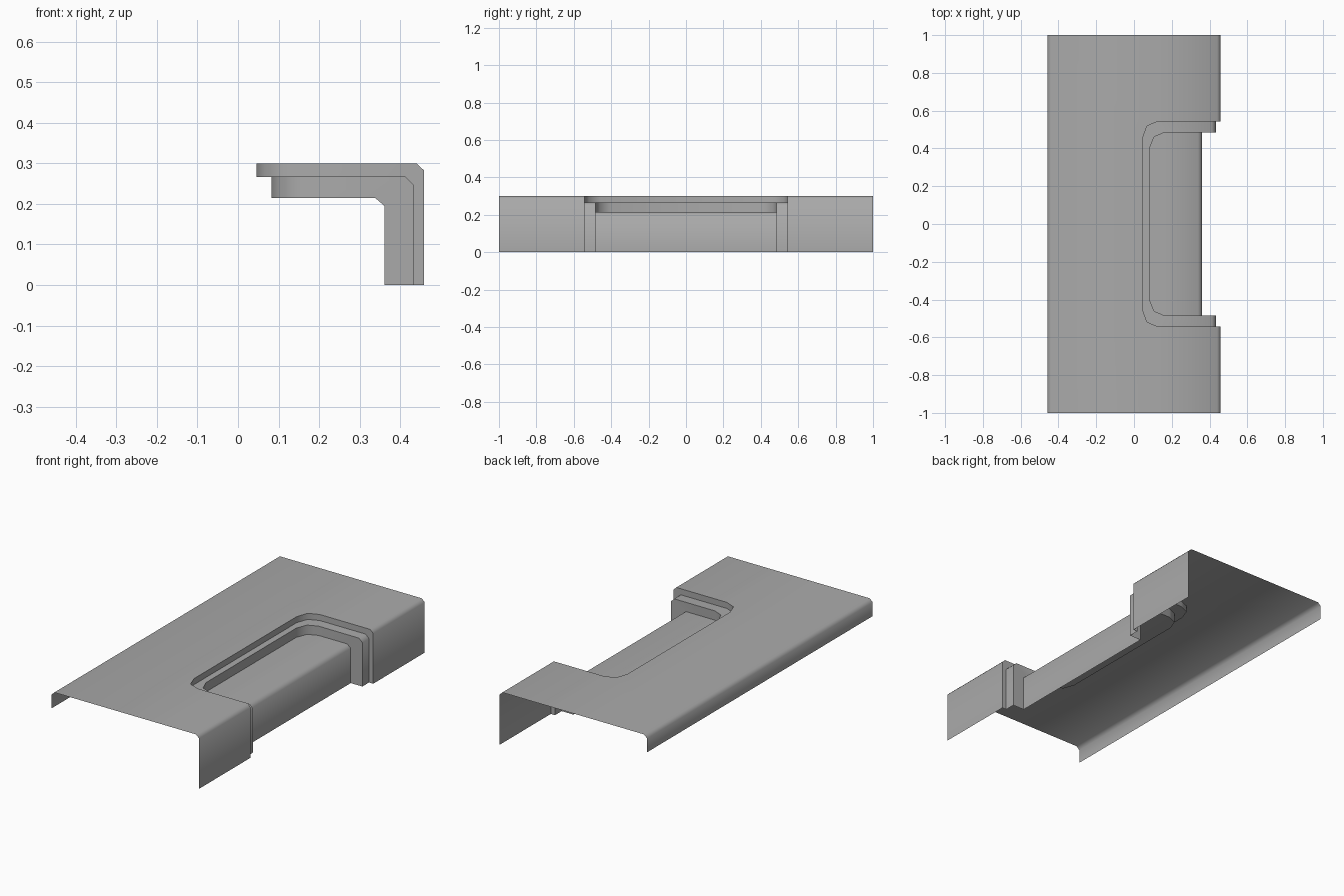
import bpy, bmesh, math

if "Cube" in bpy.data.objects:
    bpy.data.objects.remove(bpy.data.objects["Cube"])

# Right-hand edge profile (x, z) of each step: top edge, chamfer, foot
LEVELS = [
    [(0.440, 0.300), (0.459, 0.282), (0.459, 0.0)],   # main sheet
    [(0.412, 0.266), (0.433, 0.246), (0.433, 0.0)],   # ledge
    [(0.339, 0.214), (0.361, 0.195), (0.361, 0.0)],   # recess floor
]
# Half plan outlines (x, y) of the recess corners, and the sheet's end
OUTER = [(0.046, 0.455), (0.069, 0.519), (0.127, 0.543)]
INNER = [(0.082, 0.400), (0.106, 0.461), (0.160, 0.484)]
SHEET = [(-0.440, 1.0), (0.069, 1.0), (0.127, 1.0)]

bm = bmesh.new()


def rail(outline, level):
    """Half of a plan outline at one level, carried down the right edge."""
    prof = LEVELS[level]
    pts = [(x, y, prof[0][1]) for x, y in outline]
    return pts + [(x, outline[-1][1], z) for x, z in prof]


def flip(pts):
    return [(x, -y, z) for x, y, z in pts]


def bridge(a, b):
    for i in range(len(a) - 1):
        bm.faces.new([bm.verts.new(p) for p in (a[i], a[i + 1], b[i + 1], b[i])])


def ring(a, b):
    """Strip between two rails running round both halves."""
    bridge(flip(a)[::-1] + a, flip(b)[::-1] + b)


# Main sheet with its right wall, then the stepped recess
ring(rail(SHEET, 0), rail(OUTER, 0))
ring(rail(OUTER, 0), rail(OUTER, 1))
ring(rail(OUTER, 1), rail(INNER, 1))
ring(rail(INNER, 1), rail(INNER, 2))
floor = rail(INNER, 2)
bridge(floor, flip(floor))

# Short folded lip on the left
lip = [(-0.440, 1, 0.300), (-0.459, 1, 0.282), (-0.459, 1, 0.205)]
bridge(lip, flip(lip))

# Weld the strips and face the sheet upwards
bmesh.ops.remove_doubles(bm, verts=bm.verts, dist=0.0005)
bmesh.ops.recalc_face_normals(bm, faces=bm.faces)
bm.normal_update()
if sum(f.normal.z * f.calc_area() for f in bm.faces) < 0:
    bmesh.ops.reverse_faces(bm, faces=bm.faces)

mesh = bpy.data.meshes.new("pressed_cover")
bm.to_mesh(mesh)
bm.free()
grey = bpy.data.materials.new("plain grey")
grey.diffuse_color = (0.4, 0.4, 0.4, 1)
grey.use_nodes = True
grey.node_tree.nodes["Principled BSDF"].inputs["Base Color"].default_value = grey.diffuse_color
mesh.materials.append(grey)
cover = bpy.data.objects.new("pressed_cover", mesh)
bpy.context.collection.objects.link(cover)

# Soft folds, sharp steps
bpy.context.view_layer.objects.active = cover
cover.select_set(True)
bpy.ops.object.shade_smooth_by_angle(angle=math.radians(55))
